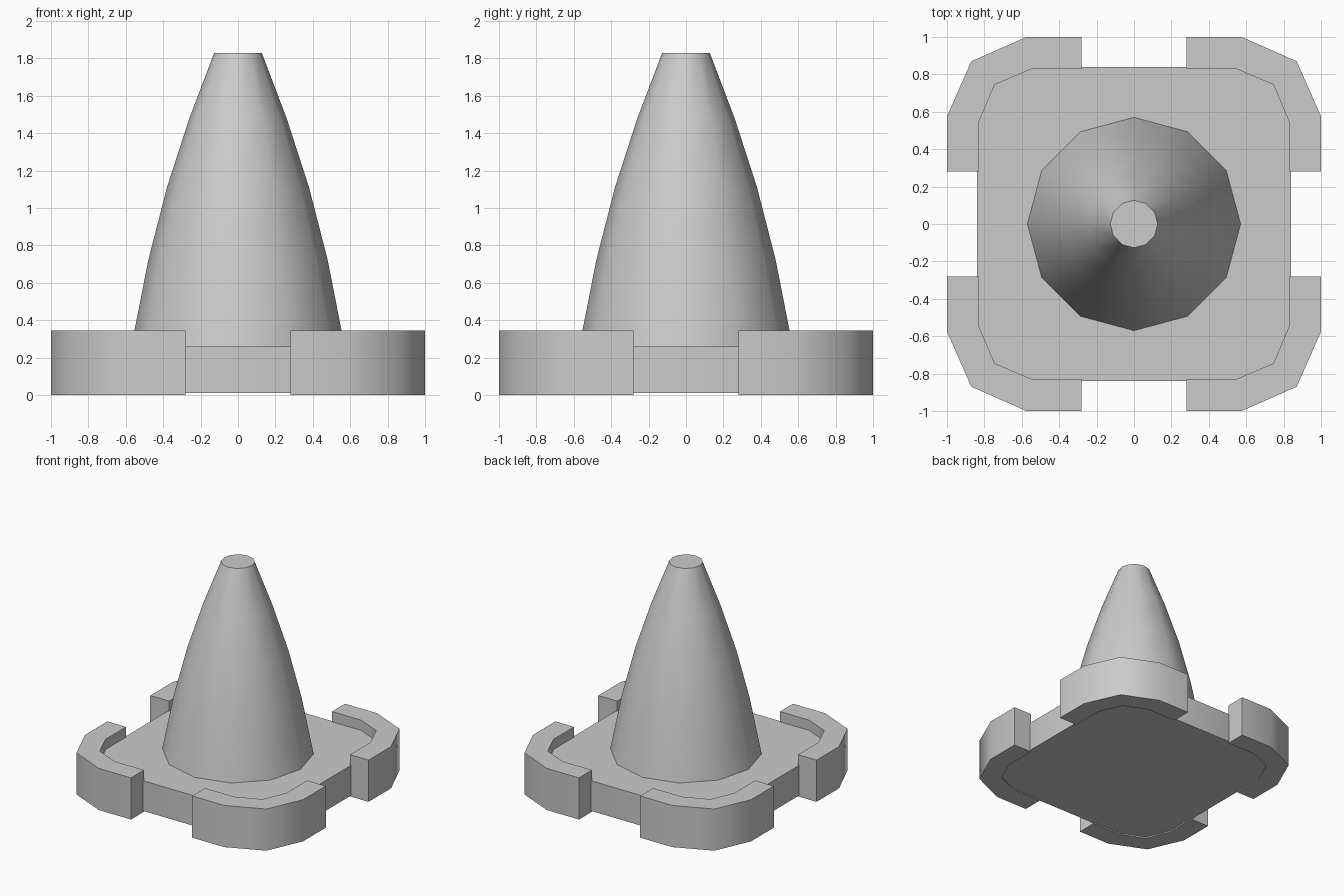
import bpy, bmesh, math

if "Cube" in bpy.data.objects:
    bpy.data.objects.remove(bpy.data.objects["Cube"], do_unlink=True)

grey = bpy.data.materials.new("light_grey")
grey.use_nodes = True
COLOUR = (0.6, 0.6, 0.6, 1.0)
grey.diffuse_color = COLOUR
grey.node_tree.nodes["Principled BSDF"].inputs["Base Color"].default_value = COLOUR


def finish(name, bm):
    """Turn a bmesh into a shaded object."""
    bmesh.ops.recalc_face_normals(bm, faces=bm.faces)
    mesh = bpy.data.meshes.new(name)
    bm.to_mesh(mesh)
    bm.free()
    mesh.materials.append(grey)
    obj = bpy.data.objects.new(name, mesh)
    bpy.context.collection.objects.link(obj)
    bpy.ops.object.select_all(action='DESELECT')
    obj.select_set(True)
    bpy.context.view_layer.objects.active = obj
    bpy.ops.object.shade_smooth_by_angle(angle=math.radians(50))
    return obj


def prism(name, outline, z0, z1):
    """Extrude a flat outline between two heights."""
    bm = bmesh.new()
    face = bm.faces.new([bm.verts.new((x, y, z0)) for x, y in outline])
    ext = bmesh.ops.extrude_face_region(bm, geom=[face])
    top = [v for v in ext["geom"] if isinstance(v, bmesh.types.BMVert)]
    bmesh.ops.translate(bm, verts=top, vec=(0, 0, z1 - z0))
    return finish(name, bm)


def turn(points, quarter):
    """Rotate outline points by quarter turns."""
    for _ in range(quarter):
        points = [(-y, x) for x, y in points]
    return points


def corner(side, shoulder, diagonal):
    """Two-facet rounded corner, anticlockwise."""
    return [(side, shoulder), (diagonal, diagonal), (shoulder, side)]


# Base slab with four rounded corners
slab = [p for q in range(4) for p in turn(corner(0.84, 0.55, 0.755), q)]
prism("base_slab", slab, 0.01, 0.26)

# Raised corner guards wrapped round the slab
GAP = 0.28
outer = [(1.0, GAP)] + corner(1.0, 0.575, 0.87) + [(GAP, 1.0)]
inner = [(0.83, GAP)] + corner(0.83, 0.545, 0.745) + [(GAP, 0.83)]
names = ("back_left", "back_right", "front_right", "front_left")
for q, place in enumerate(names):
    prism(place + "_corner_guard", turn(outer + inner[::-1], q), 0, 0.345)

# Twelve-sided bulging cone with a flat tip
SIDES = 12
profile = [(0.57, 0.26), (0.48, 0.72), (0.38, 1.11), (0.26, 1.48), (0.127, 1.83)]
bm = bmesh.new()
rings = [[bm.verts.new((r * math.cos(i * math.tau / SIDES),
                        r * math.sin(i * math.tau / SIDES), z))
          for i in range(SIDES)] for r, z in profile]
for low, high in zip(rings, rings[1:]):
    for i in range(SIDES):
        j = (i + 1) % SIDES
        bm.faces.new((low[i], low[j], high[j], high[i]))
bm.faces.new(rings[0][::-1])
bm.faces.new(rings[-1])
finish("cone", bm)
